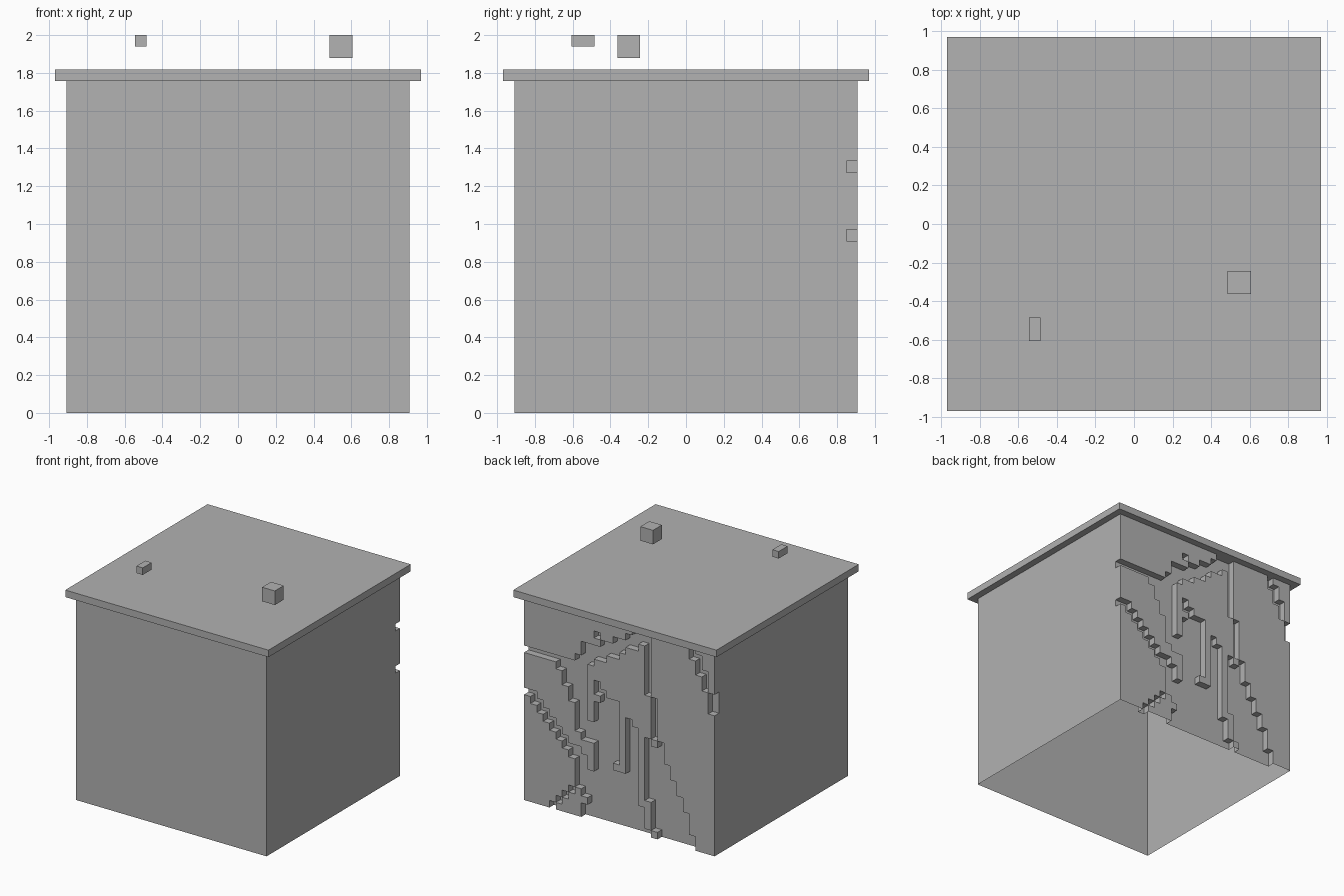
import bpy, bmesh

if "Cube" in bpy.data.objects:
    bpy.data.objects.remove(bpy.data.objects["Cube"])

U = 2.0 / 33.0          # one block
W, H = 30, 29           # wall size in blocks

stone = bpy.data.materials.new("plain_grey")
stone.diffuse_color = (0.445, 0.445, 0.445, 1.0)
stone.use_nodes = True
stone.node_tree.nodes["Principled BSDF"].inputs["Base Color"].default_value = stone.diffuse_color


def make_object(name, bm):
    bmesh.ops.remove_doubles(bm, verts=bm.verts, dist=1e-5)
    mesh = bpy.data.meshes.new(name)
    bm.to_mesh(mesh)
    bm.free()
    mesh.materials.append(stone)
    obj = bpy.data.objects.new(name, mesh)
    bpy.context.collection.objects.link(obj)
    return obj


def quad(bm, *points):
    bm.faces.new([bm.verts.new([c * U for c in p]) for p in points])


def box(name, x0, x1, y0, y1, z0, z1):
    bm = bmesh.new()
    bmesh.ops.create_cube(bm, size=1.0)
    for v in bm.verts:
        v.co = [(a if c < 0 else b) * U for c, a, b in
                zip(v.co, (x0, y0, z0), (x1, y1, z1))]
    return make_object(name, bm)


# Back wall relief: columns count from the +x edge, carved cells sit one block deeper
carved = set()


def carve(col, z0, z1):
    carved.update((col, z) for z in range(z0, z1))


def fill(col, z0, z1):
    carved.difference_update((col, z) for z in range(z0, z1))


# wide lower hollow, height per column
for c, top in enumerate([9, 7, 17, 19, 18, 18, 17, 16, 15, 15, 14, 13,
                         14, 11, 9, 7, 5, 2], start=9):
    carve(c, 0, top)

# upper crack climbing to the roof
lows = [20, 18, 16, 12, 11, 22, 23, 23, 24, 24, 25, 26, 26, 27]
highs = [22, 22, 22, 23, 25, 25, 25, 26, 26, 27, 27, 28, 29, 29]
for c, (lo, hi) in enumerate(zip(lows, highs), start=5):
    carve(c, lo, hi)
for c in range(5):
    carve(c, 21, 22)

# lower left crack and foot crack
for c in range(8):
    carve(c, 15 - c, min(16, 17 - c))
for c in range(4, 8):
    carve(c, c - 4, c - 3)
carve(8, 4, 10)

# vertical crack, corner crack and single holes
for c, lo, hi in [(19, 20, 29), (20, 14, 20), (10, 11, 14), (11, 18, 20),
                  (11, 26, 27), (26, 27, 29), (27, 25, 28), (28, 23, 26),
                  (29, 20, 23)]:
    carve(c, lo, hi)

# raised drips left standing in the hollow
for c, lo, hi in [(9, 2, 3), (14, 8, 9), (15, 8, 17), (18, 4, 15),
                  (19, 1, 5), (20, 0, 1)]:
    fill(c, lo, hi)

# Body: open underneath, plain front and sides
bm = bmesh.new()
quad(bm, (-15, -15, 0), (15, -15, 0), (15, -15, H), (-15, -15, H))
quad(bm, (15, -15, 0), (15, 14, 0), (15, 14, H), (15, -15, H))
quad(bm, (-15, 14, 0), (-15, -15, 0), (-15, -15, H), (-15, 14, H))


def is_raised(c, z):
    return 0 <= c < W and (c, z) not in carved


for c in range(W):
    for z in range(H):
        xa, xb = 15 - c, 14 - c
        y = 15 if is_raised(c, z) else 14
        quad(bm, (xa, y, z), (xb, y, z), (xb, y, z + 1), (xa, y, z + 1))
        if y == 14:
            continue
        if not is_raised(c - 1, z):
            quad(bm, (xa, 14, z), (xa, 15, z), (xa, 15, z + 1), (xa, 14, z + 1))
        if not is_raised(c + 1, z):
            quad(bm, (xb, 15, z), (xb, 14, z), (xb, 14, z + 1), (xb, 15, z + 1))
        if z + 1 < H and not is_raised(c, z + 1):
            quad(bm, (xa, 14, z + 1), (xa, 15, z + 1), (xb, 15, z + 1), (xb, 14, z + 1))
        if z > 0 and not is_raised(c, z - 1):
            quad(bm, (xa, 15, z), (xa, 14, z), (xb, 14, z), (xb, 15, z))
bmesh.ops.remove_doubles(bm, verts=bm.verts, dist=1e-5)
bmesh.ops.dissolve_limit(bm, angle_limit=0.01, verts=bm.verts, edges=bm.edges)
make_object("body", bm)

# Roof slab and the two blocks floating above it
box("roof_slab", -16, 16, -16, 16, 29, 30)
box("large_floating_block", 8, 10, -6, -4, 31, 33)
box("small_floating_block", -9, -8, -10, -8, 32, 33)
